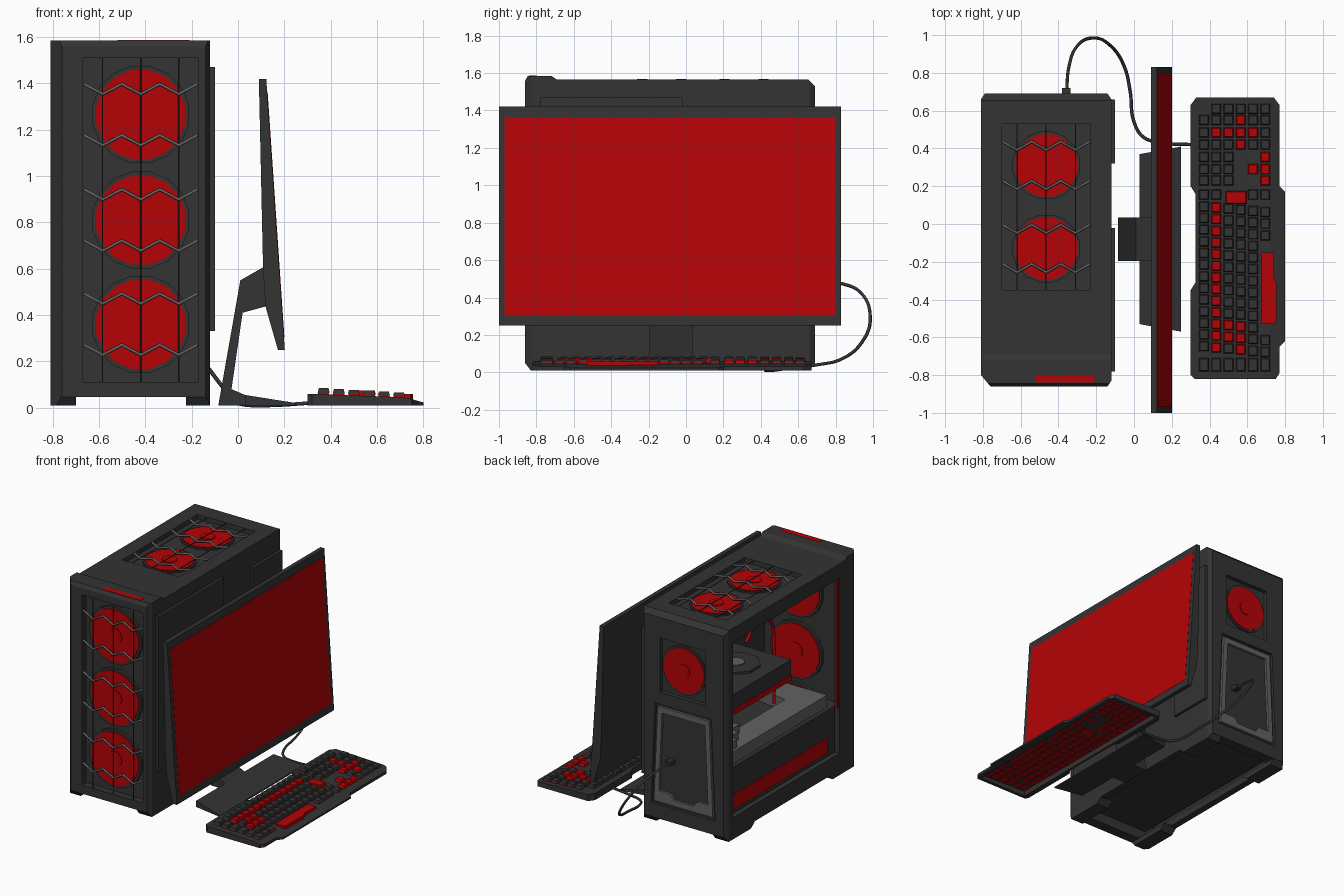
import bpy, bmesh, math

if "Cube" in bpy.data.objects:
    bpy.data.objects.remove(bpy.data.objects["Cube"])


def material(name, rgb):
    m = bpy.data.materials.new(name)
    m.diffuse_color = (*rgb, 1)
    m.use_nodes = True
    m.node_tree.nodes["Principled BSDF"].inputs["Base Color"].default_value = m.diffuse_color
    return m


DARK = material("dark", (.033, .033, .034))
RED = material("red", (.46, .001, .002))
GREY = material("mid_grey", (.12, .12, .12))


def make(name, bm, mat):
    bmesh.ops.recalc_face_normals(bm, faces=bm.faces)
    me = bpy.data.meshes.new(name)
    bm.to_mesh(me)
    bm.free()
    me.materials.append(mat)
    ob = bpy.data.objects.new(name, me)
    bpy.context.collection.objects.link(ob)
    return ob


def prism(name, pts, axis, lo, hi, mat=DARK):
    """Extrude a 2D outline along axis 0/1/2; the outline uses the other two axes in order."""
    bm = bmesh.new()
    rings = []
    for d in (lo, hi):
        ring = []
        for p in pts:
            c = list(p)
            c.insert(axis, d)
            ring.append(bm.verts.new(c))
        rings.append(ring)
        bm.faces.new(ring)
    n = len(pts)
    for i in range(n):
        j = (i + 1) % n
        bm.faces.new((rings[0][i], rings[0][j], rings[1][j], rings[1][i]))
    return make(name, bm, mat)


def box(name, x, y, z, mat=DARK):
    return prism(name, [(x[0], y[0]), (x[1], y[0]), (x[1], y[1]), (x[0], y[1])], 2, *z, mat)


def boxes(name, items, mat, inset=0):
    """Many blocks in one object; tops shrink by inset."""
    bm = bmesh.new()
    for x, y, z in items:
        for w in bmesh.ops.create_cube(bm, size=1)["verts"]:
            i = inset if w.co.z > 0 else 0
            w.co = [x[0] + i if w.co.x < 0 else x[1] - i,
                    y[0] + i if w.co.y < 0 else y[1] - i,
                    z[0] if w.co.z < 0 else z[1]]
    return make(name, bm, mat)


def boolean(ob, cutter, op="DIFFERENCE"):
    m = ob.modifiers.new("cut", "BOOLEAN")
    m.object, m.operation, m.solver = cutter, op, "EXACT"
    me = bpy.data.meshes.new_from_object(ob.evaluated_get(bpy.context.evaluated_depsgraph_get()))
    ob.modifiers.clear()
    ob.data = me
    bpy.data.objects.remove(cutter)


def tubes(name, paths, r, mat, smooth=False):
    cu = bpy.data.curves.new(name, "CURVE")
    cu.dimensions, cu.bevel_depth, cu.bevel_resolution, cu.use_fill_caps = "3D", r, 1, True
    for pts in paths:
        s = cu.splines.new("BEZIER" if smooth else "POLY")
        if smooth:
            s.bezier_points.add(len(pts) - 1)
            for b, p in zip(s.bezier_points, pts):
                b.co = p
                b.handle_left_type = b.handle_right_type = "AUTO"
            s.resolution_u = 6
        else:
            s.points.add(len(pts) - 1)
            for b, p in zip(s.points, pts):
                b.co = (*p, 1)
    cu.materials.append(mat)
    bpy.context.collection.objects.link(bpy.data.objects.new(name, cu))


def ngon(c, r, n=16):
    return [(c[0] + r * math.cos((i + .5) * math.tau / n), c[1] + r * math.sin((i + .5) * math.tau / n)) for i in range(n)]


def fan(name, c, axis, r, lo, hi):
    prism(name + "_ring", ngon(c, r * 1.03), axis, lo, hi)
    prism(name + "_disc", ngon(c, r * .95), axis, lo - .006, hi + .006, RED)
    prism(name + "_hub", ngon(c, r * .29), axis, lo - .012, hi + .012, RED)


def plan():
    return prism("plan", [(-.81, -.8), (-.76, -.86), (-.14, -.86), (-.12, -.83), (-.12, .66),
                          (-.14, .69), (-.79, .69), (-.81, .66)], 2, 0, 1.7)


# Tower shell: side profile crossed with plan outline, then hollowed
tower = prism("tower_case", [(-.86, .047), (-.86, 1.56), (-.845, 1.585), (-.72, 1.585), (-.69, 1.565),
                             (.655, 1.565), (.69, 1.53), (.69, .047)], 0, -.9, 0)
boolean(tower, plan(), "INTERSECT")
boolean(tower, prism("cutter", [(-.72, .15), (-.20, .15), (-.23, .89), (-.69, .89)], 1, .67, .8))
for x, y, z in (((-.77, -.15), (-.70, .62), (.1, 1.48)),      # inside
                ((-.9, -.7), (-.63, .61), (.17, 1.46)),       # side window
                ((-.67, -.17), (-.95, -.81), (.11, 1.51)),    # front recess
                ((-.70, -.23), (-.35, .53), (1.53, 1.7)),     # top recess
                ((-.64, -.27), (.66, .8), (.98, 1.38)),       # rear fan recess
                ((-.76, -.17), (-.78, .61), (0, .12))):       # open underside
    boolean(tower, box("cutter", x, y, z))
rear_frame = prism("rear_frame", [(-.70, .17), (-.22, .17), (-.25, .87), (-.67, .87)], 1, .66, .688, GREY)
boolean(rear_frame, prism("cutter", [(-.66, .25), (-.57, .25), (-.54, .21), (-.38, .21), (-.35, .25),
                                     (-.26, .25), (-.285, .83), (-.635, .83)], 1, .6, .8))

# Feet with sloped ends, trimmed to the case outline
for side, x in (("left", (-.82, -.70)), ("right", (-.225, -.11))):
    for end, pts in (("front", [(-.86, .05), (-.83, .01), (-.55, .01), (-.5, .05)]),
                     ("rear", [(.69, .05), (.66, .01), (.4, .01), (.35, .05)])):
        boolean(prism(f"{end}_foot_{side}", pts, 0, *x), plan(), "INTERSECT")

# Case trim and raised side panels
box("cap_light", (-.52, -.21), (-.84, -.80), (1.57, 1.5865), RED)
box("side_panel_front", (-.13, -.10), (-.78, -.02), (.33, 1.47))
box("side_panel_rear", (-.13, -.10), (.32, .66), (.33, 1.41))
box("window_light", (-.80, -.785), (-.637, -.622), (.5, 1.46), RED)

# Fans and honeycomb grilles
bars, zig = [], []


def grille(cx, centres, dx, half, ends, place):
    for k in (-1, 0, 1):
        bars.append([place(cx + k * dx, ends[0]), place(cx + k * dx, ends[1])])
    for c in centres:
        for s in (-1, 1):
            zig.append([place(cx + i * half, c + s * dx * .67 + (.022 if i % 2 else -.022)) for i in range(-3, 4)])


for i, z in enumerate((.36, .81, 1.265)):
    fan(f"front_fan_{i}", (-.42, z), 1, .207, -.83, -.68)
for i, y in enumerate((-.13, .31)):
    fan(f"top_fan_{i}", (-.465, y), 2, .177, 1.46, 1.54)
fan("rear_fan", (-.455, 1.18), 1, .175, .6, .67)
grille(-.42, (.36, .81, 1.265), .165, .082, (.11, 1.51), lambda a, b: (a, -.852, b))
grille(-.465, (-.13, .31), .155, .077, (-.35, .53), lambda a, b: (a, b, 1.562))
tubes("grille_bars", bars, .003, DARK)
tubes("grille_honeycomb", zig, .008, GREY)

# Interior: lower shroud, board cover, graphics card, hose
box("lower_shroud", (-.76, -.15), (-.70, .62), (.12, .5))
box("shroud_light", (-.767, -.755), (-.55, .6), (.19, .30), RED)
prism("board_cover", [(-.73, -.6), (-.3, -.6), (-.3, -.42), (-.54, -.38), (-.54, .58), (-.73, .58)],
      2, .5, .59, GREY)
boxes("connectors", [((-.71 + i * .06, -.67 + i * .06), (.42 - i * .1, .50 - i * .1), (.58, .65)) for i in range(3)], GREY)
box("graphics_card", (-.68, -.15), (-.25, .6), (.86, .97))
box("graphics_card_light", (-.685, -.16), (-.255, .6), (.82, .86), RED)
prism("cooler_octagon", ngon((-.42, .02), .17, 8), 2, .97, .985)
prism("cooler_hub", ngon((-.42, .02), .06, 12), 2, .98, .992, GREY)
tubes("cooling_hose", [[(-.5, .02, 1.15), (-.5, -.14, 1.27), (-.5, -.27, 1.2), (-.5, -.31, 1.0),
                        (-.5, -.31, .58)]], .012, RED, True)

# Monitor
prism("monitor", [(.09, 1.42), (.122, 1.42), (.202, .25), (.172, .25), (.118, .44), (.108, .61)], 1, -1, .83)


def edge(z, off):
    return .122 + (1.42 - z) * .0684 + off


prism("screen", [(edge(.305, -.01), .305), (edge(.305, .002), .305),
                 (edge(1.365, .002), 1.365), (edge(1.365, -.01), 1.365)], 1, -.97, .80, RED)
prism("stand_neck", [(-.085, .01), (.01, .55), (.115, .61), (.13, .44), (.02, .41), (-.028, .08),
                     (.03, .055), (.06, .01)], 1, -.195, .035)
base = prism("stand_base", [(.03, .01), (.03, .055), (.25, .02), (.25, .01)], 1, -.6, .45)
boolean(base, prism("cutter", [(.03, -.53), (.25, -.57), (.25, .41), (.03, .37)], 2, 0, .1), "INTERSECT")

# Keyboard body, hollow underneath
body = prism("keyboard_body", [(.29, .01), (.29, .06), (.72, .045), (.81, .02), (.81, .01)], 1, -.9, .7)
boolean(body, prism("cutter", [(.30, -.80), (.32, -.82), (.75, -.82), (.77, -.79), (.77, -.65), (.80, -.62),
                               (.80, .17), (.77, .20), (.77, .63), (.74, .67), (.33, .67), (.30, .63),
                               (.30, .20), (.325, .16), (.325, -.31), (.30, -.35)], 2, 0, .1), "INTERSECT")
boolean(body, prism("cutter", [(.34, 0), (.34, .05), (.735, .036), (.735, 0)], 1, -.795, .645))

# Keys: dark, red accents, and lit stems below
COLS = (.37, .435, .50, .565, .63, .695)
dark, red, stems = [], [], []


def key(x, y, is_red=False, w=.052, d=.053):
    top, deck = .085 - .06 * (x - .37), .059 - .036 * (x - .3)
    (red if is_red else dark).append(((x - w / 2, x + w / 2), (y - d / 2, y + d / 2), (deck + .007, top)))
    stems.append(((x - w * .46, x + w * .46), (y - d * .46, y + d * .46), (deck - .012, deck + .007)))


for r, y in enumerate((.61, .55, .485, .42)):                 # number pad
    for c, x in enumerate(COLS):
        if r == 0 and c == 0:
            continue
        key(x, y, (c, r) in {(3, 1), (2, 2), (3, 2), (4, 2), (1, 2), (3, 3)})
for r, y in enumerate((.355, .29, .23)):                      # navigation and arrows
    for c, x in enumerate(COLS):
        if c < 3 or c == 5 or (c == 4 and r == 1):
            key(x, y, c > 3)
for c, x in enumerate(COLS):                                  # main block, staggered
    for i in range(15):
        last = i == 14
        y = -.745 if last else .155 - i * .0617 - (.006 * c if i else 0)
        if c in (2, 3) and i == 0 or c == 5 and -.57 < y < -.12:
            continue
        key(x, y, (c == 1 and 0 < i < 14) or (c, i) in {(3, 11), (2, 12), (3, 12), (2, 11), (3, 13)},
            d=.07 if last else .053)
key(.54, .14, True, .11, .07)
boxes("keys_dark", dark, DARK, .005)
boxes("keys_red", red, RED, .005)
boxes("key_stems", stems, RED)
prism("space_bar", [(.675, -.53), (.745, -.53), (.755, -.5), (.755, -.32), (.74, -.28), (.74, -.15), (.675, -.15)],
      2, .03, .06, RED)

# Cable from keyboard to the back of the tower
tubes("keyboard_cable", [[(.31, .42, .02), (.15, .43, .01), (.05, .46, .01), (0, .54, .02), (-.02, .70, .04),
                          (-.05, .83, .07), (-.12, .94, .16), (-.22, .985, .30), (-.31, .93, .43),
                          (-.345, .83, .475), (-.357, .70, .49)]], .009, DARK, True)
box("cable_plug", (-.38, -.335), (.665, .72), (.475, .505))
